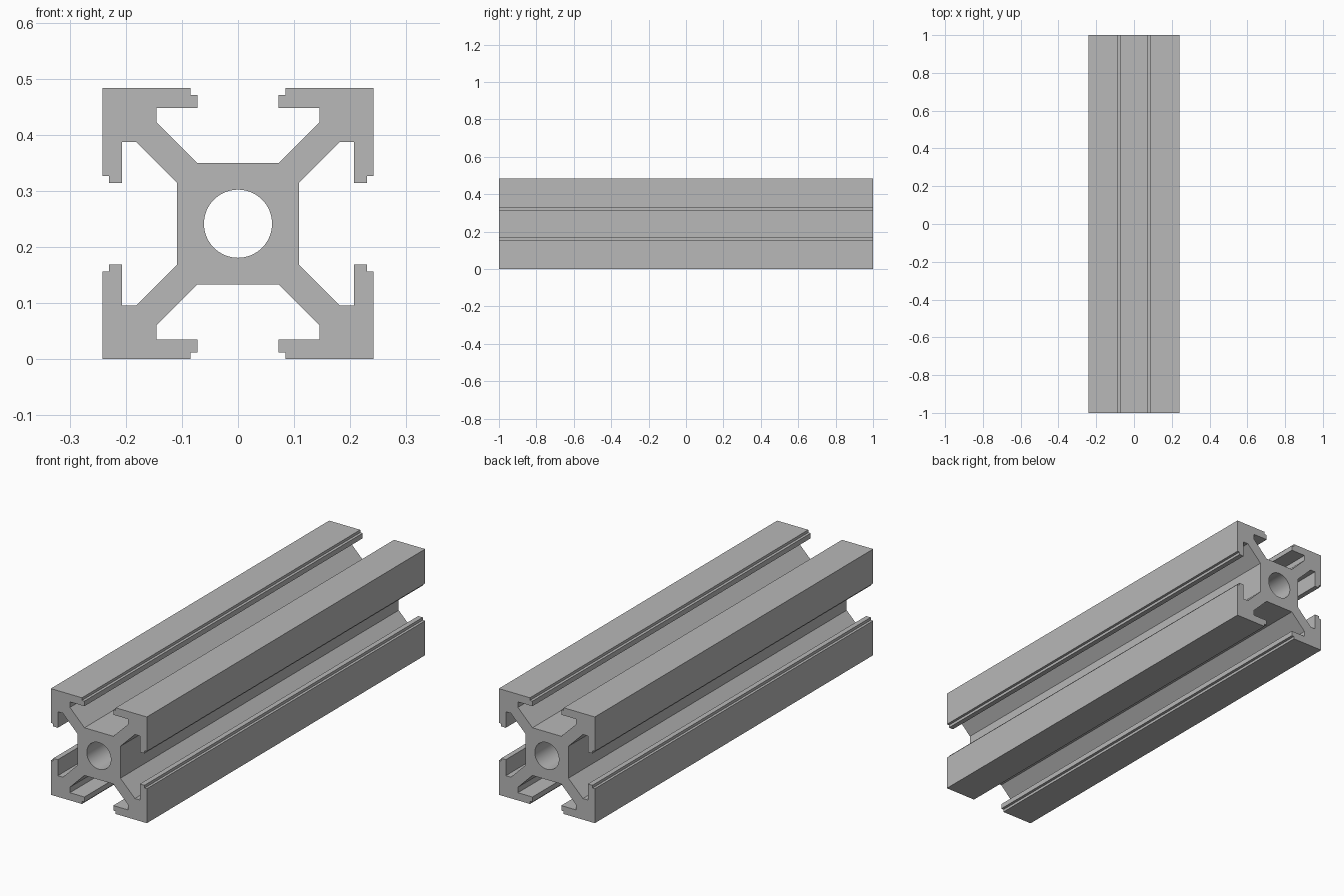
import bpy, bmesh, math
from mathutils import Matrix

cube = bpy.data.objects.get("Cube")
if cube:
    bpy.data.objects.remove(cube, do_unlink=True)

HALF = 0.2415       # half the section width
LENGTH = 2.0
BORE_RADIUS = 0.0607
BORE_SIDES = 64

# Brushed grey metal
metal = bpy.data.materials.new("grey_aluminium")
metal.use_nodes = True
grey = (0.48, 0.48, 0.48, 1)
metal.diffuse_color = grey
metal.node_tree.nodes["Principled BSDF"].inputs["Base Color"].default_value = grey

# Half of one corner arm: from the core, along the web, round the slot lip
half_arm = [
    (0.1085, 0.0725), (0.1815, 0.1455), (0.2065, 0.1455), (0.2065, 0.0725),
    (0.2295, 0.0725), (0.2295, 0.085), (HALF, 0.085),
]
# Mirror across the diagonal, then repeat by quarter turns
arm = half_arm + [(HALF, HALF)] + [(z, x) for x, z in reversed(half_arm)]
outline = []
for turn in range(4):
    for x, z in arm:
        outline.append((x, z))
    arm = [(-z, x) for x, z in arm]

# Central bore
bore = []
for i in range(BORE_SIDES):
    a = math.tau * i / BORE_SIDES
    bore.append((BORE_RADIUS * math.cos(a), BORE_RADIUS * math.sin(a)))


def add_loop(bm, points):
    """Closed edge loop in the front plane."""
    verts = [bm.verts.new((x, -LENGTH / 2, z + HALF)) for x, z in points]
    return [bm.edges.new((v, verts[(i + 1) % len(verts)]))
            for i, v in enumerate(verts)]


# Fill the section and extrude it along the bar
bm = bmesh.new()
edges = add_loop(bm, outline) + add_loop(bm, bore)
bmesh.ops.triangle_fill(bm, edges=edges, use_beauty=True, normal=(0, -1, 0))
result = bmesh.ops.extrude_face_region(bm, geom=bm.faces[:], use_keep_orig=True)
back = [g for g in result["geom"] if isinstance(g, bmesh.types.BMVert)]
bmesh.ops.transform(bm, matrix=Matrix.Translation((0, LENGTH, 0)), verts=back)
bmesh.ops.recalc_face_normals(bm, faces=bm.faces[:])

mesh = bpy.data.meshes.new("slotted_bar")
bm.to_mesh(mesh)
bm.free()
mesh.materials.append(metal)
bar = bpy.data.objects.new("slotted_bar", mesh)
bpy.context.collection.objects.link(bar)

# Smooth bore, crisp profile edges
bpy.ops.object.select_all(action="DESELECT")
bar.select_set(True)
bpy.context.view_layer.objects.active = bar
bpy.ops.object.shade_smooth_by_angle(angle=math.radians(30))
